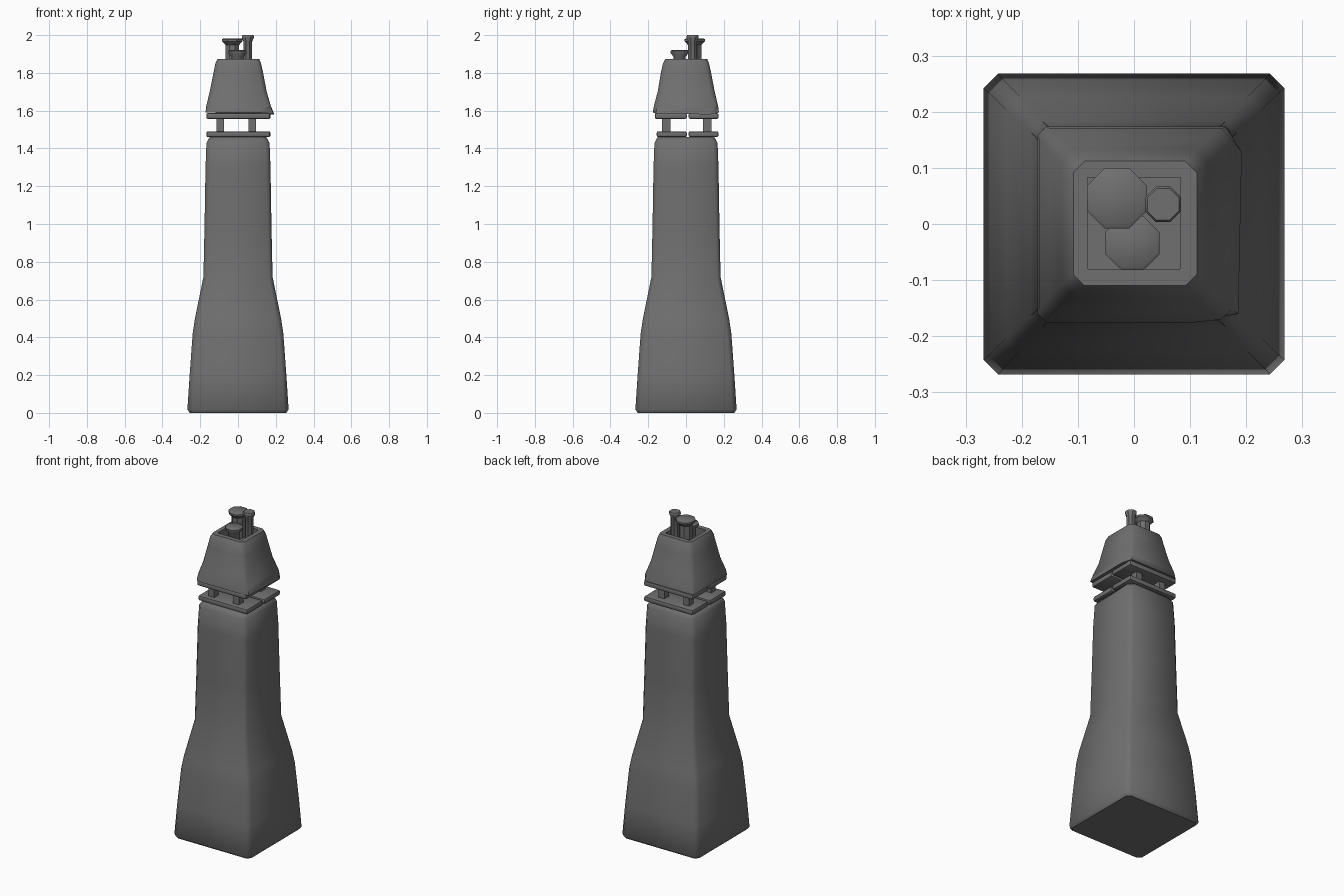
import bpy, bmesh, math

if "Cube" in bpy.data.objects:
    bpy.data.objects.remove(bpy.data.objects["Cube"], do_unlink=True)

stone = bpy.data.materials.new("dark grey stone")
stone.use_nodes = True
stone.diffuse_color = (0.16, 0.16, 0.16, 1)
stone.node_tree.nodes["Principled BSDF"].inputs["Base Color"].default_value = (0.16, 0.16, 0.16, 1)


def finish(bm, name, angle=40):
    bmesh.ops.recalc_face_normals(bm, faces=bm.faces)
    mesh = bpy.data.meshes.new(name)
    bm.to_mesh(mesh)
    bm.free()
    mesh.materials.append(stone)
    ob = bpy.data.objects.new(name, mesh)
    bpy.context.collection.objects.link(ob)
    bpy.ops.object.select_all(action="DESELECT")
    ob.select_set(True)
    bpy.context.view_layer.objects.active = ob
    bpy.ops.object.shade_smooth_by_angle(angle=math.radians(angle))
    return ob


def ring(x0, x1, y0, y1, z, cut):
    """Rectangle with clipped corners at one height."""
    return [(x0 + cut, y0, z), (x1 - cut, y0, z), (x1, y0 + cut, z), (x1, y1 - cut, z),
            (x1 - cut, y1, z), (x0 + cut, y1, z), (x0, y1 - cut, z), (x0, y0 + cut, z)]


def loft(name, rings, angle=40):
    """Skin a stack of rings and close both ends."""
    bm = bmesh.new()
    loops = [[bm.verts.new(p) for p in r] for r in rings]
    for a, b in zip(loops, loops[1:]):
        for i in range(len(a)):
            j = (i + 1) % len(a)
            bm.faces.new((a[i], a[j], b[j], b[i]))
    bm.faces.new(loops[0])
    bm.faces.new(loops[-1])
    return finish(bm, name, angle)


def box(name, x0, x1, y0, y1, z0, z1, bevel=0.0):
    bm = bmesh.new()
    bmesh.ops.create_cube(bm, size=1)
    for v in bm.verts:
        v.co.x = x1 if v.co.x > 0 else x0
        v.co.y = y1 if v.co.y > 0 else y0
        v.co.z = z1 if v.co.z > 0 else z0
    if bevel:
        bmesh.ops.bevel(bm, geom=bm.edges[:], offset=bevel, segments=2, profile=0.5, affect="EDGES")
    return finish(bm, name)


# Tapered stack: (height, half width, corner cut)
shaft = [(0, 0.255, 0.02), (0.018, 0.268, 0.026), (0.2, 0.256, 0.024), (0.42, 0.24, 0.024),
         (0.5, 0.228, 0.024), (0.72, 0.183, 0.02), (1.0, 0.177, 0.02), (1.3, 0.172, 0.022),
         (1.43, 0.167, 0.024), (1.46, 0.15, 0.03)]
loft("chimney_shaft", [ring(-h, h, -h, h, z, c) for z, h, c in shaft], 50)

# Two layers of split slabs with short posts between
for level, z in (("lower", 1.46), ("upper", 1.556)):
    box(level + "_front_slab", -0.168, 0.17, -0.155 if level == "lower" else -0.165, 0.004, z, z + 0.031, 0.009)
    box(level + "_back_slab", -0.165, 0.172, 0.014, 0.172, z, z + 0.031, 0.009)
for side, x in (("right", -0.095), ("left", 0.075)):
    for end, y in (("front", -0.105), ("back", 0.112)):
        box(f"{end}_{side}_post", x - 0.02, x + 0.02, y - 0.022, y + 0.022, 1.43, 1.565)

# Flared, slightly crooked cap with a square recess in its top
cap = [ring(-0.172, 0.18, -0.176, 0.174, 1.59, 0.016), ring(-0.168, 0.174, -0.17, 0.17, 1.625, 0.018),
       ring(-0.15, 0.152, -0.15, 0.152, 1.7, 0.024), ring(-0.13, 0.133, -0.133, 0.133, 1.8, 0.024),
       ring(-0.12, 0.122, -0.122, 0.122, 1.85, 0.02), ring(-0.108, 0.112, -0.11, 0.112, 1.874, 0.02)]
skew = {2: (0.006, 0.0, -0.005), 3: (0.012, -0.03, -0.01), 1: (-0.06, 0.0, 0.0)}
for i, (dx, dy, dz) in skew.items():
    x, y, z = cap[0][i]
    cap[0][i] = (x + dx, y + dy, z + dz)
rim = ring(-0.083, 0.083, -0.08, 0.083, 1.874, 0.001)
floor = [(x, y, 1.82) for x, y, z in rim]
loft("chimney_cap", cap + [rim, floor], 50)


# Flared eight sided pots
def pot(name, x, y, stem, lip, top):
    profile = [(1.815, stem), (top - 0.035, stem), (top - 0.015, lip), (top - 0.004, lip), (top, lip * 0.9)]
    rings = []
    for z, r in profile:
        angles = [math.tau * (k + 0.5) / 8 for k in range(8)]
        rings.append([(x + r * math.cos(a), y + r * math.sin(a), z) for a in angles])
    loft(name, rings)


pot("large_pot", -0.03, 0.046, 0.038, 0.058, 1.982)
pot("slim_pot", 0.052, 0.035, 0.025, 0.034, 2.0)
pot("short_pot", -0.003, -0.034, 0.034, 0.052, 1.92)
